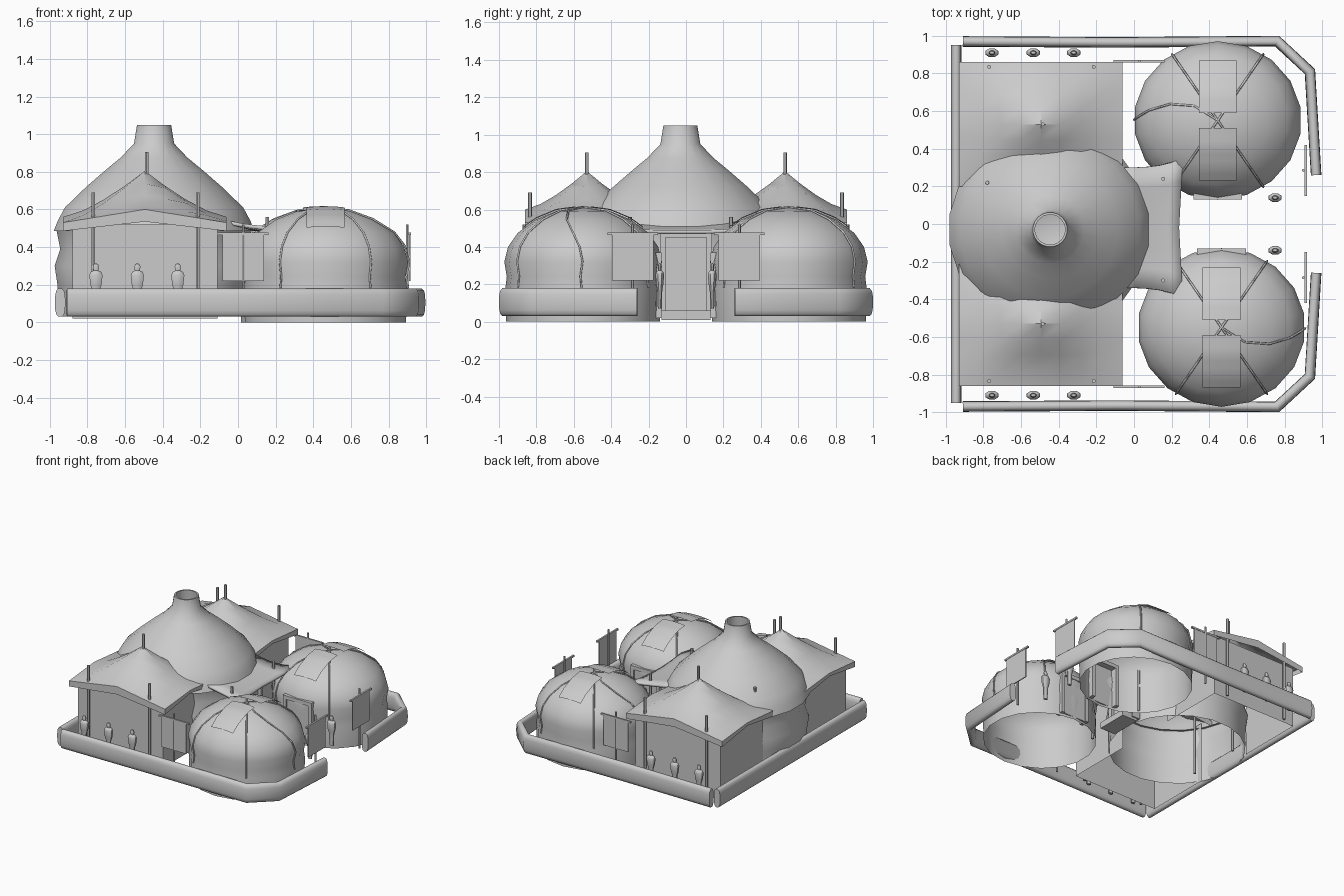
import bpy, bmesh, math
from mathutils import Vector

if "Cube" in bpy.data.objects:
    bpy.data.objects.remove(bpy.data.objects["Cube"])

clay = bpy.data.materials.new("plain_grey")
clay.use_nodes = True
clay.diffuse_color = (0.6, 0.6, 0.6, 1)
clay.node_tree.nodes["Principled BSDF"].inputs["Base Color"].default_value = (0.6, 0.6, 0.6, 1)


def finish(name, bm, smooth=None):
    bmesh.ops.recalc_face_normals(bm, faces=bm.faces)
    mesh = bpy.data.meshes.new(name)
    bm.to_mesh(mesh)
    bm.free()
    mesh.materials.append(clay)
    ob = bpy.data.objects.new(name, mesh)
    bpy.context.collection.objects.link(ob)
    if smooth:
        bpy.ops.object.select_all(action='DESELECT')
        ob.select_set(True)
        bpy.context.view_layer.objects.active = ob
        bpy.ops.object.shade_smooth_by_angle(angle=math.radians(smooth))
    return ob


def box(name, x0, x1, y0, y1, z0, z1, open_side=0):
    # open_side drops top, bottom and the side facing that y direction
    bm = bmesh.new()
    bmesh.ops.create_cube(bm, size=1)
    for v in bm.verts:
        v.co = ((x0 + x1) / 2 + v.co.x * (x1 - x0), (y0 + y1) / 2 + v.co.y * (y1 - y0),
                (z0 + z1) / 2 + v.co.z * (z1 - z0))
    if open_side:
        bm.normal_update()
        gone = [f for f in bm.faces if abs(f.normal.z) > 0.9 or f.normal.y * open_side > 0.9]
        bmesh.ops.delete(bm, geom=gone, context='FACES')
    return finish(name, bm)


def lathe(name, cx, cy, profile, sides=16, smooth=45, depth=1):
    # profile holds (radius, height) pairs
    bm = bmesh.new()
    rings = []
    for r, z in profile:
        rings.append([bm.verts.new((cx + r * math.cos(a), cy + depth * r * math.sin(a), z))
                      for a in (math.tau * (i + 0.5) / sides for i in range(sides))])
    for low, high in zip(rings, rings[1:]):
        for i in range(sides):
            j = (i + 1) % sides
            bm.faces.new((low[i], low[j], high[j], high[i]))
    bmesh.ops.remove_doubles(bm, verts=bm.verts, dist=0.0005)
    return finish(name, bm, smooth)


def pole(name, x, y, z0, z1, r=0.01):
    return lathe(name, x, y, [(0, z0), (r, z0), (r, z1), (0, z1)], 6)


def sweep(name, path, section):
    # section holds (sideways, height) pairs, mitred along a flat path
    pts = [Vector(p) for p in path]
    bm = bmesh.new()
    rings = []
    for i, p in enumerate(pts):
        a = (p - pts[i - 1]).normalized() if i else (pts[1] - p).normalized()
        b = (pts[i + 1] - p).normalized() if i < len(pts) - 1 else a
        t = (a + b).normalized()
        side = Vector((-t.y, t.x)) / max(t.dot(a), 0.3)
        rings.append([bm.verts.new((p.x + side.x * s, p.y + side.y * s, z)) for s, z in section])
    n = len(section)
    for p, q in zip(rings, rings[1:]):
        for k in range(n):
            bm.faces.new((p[k], p[(k + 1) % n], q[(k + 1) % n], q[k]))
    bm.faces.new(rings[0])
    bm.faces.new(rings[-1])
    return finish(name, bm, 60)


# Great hall: drum wall, bell-shaped roof with chimney
HX, HY = -0.446, -0.03
lathe("hall_wall", HX, HY, [(0.515, 0.03), (0.52, 0.2), (0.535, 0.3), (0.505, 0.39), (0.525, 0.49)], 20)
lathe("hall_roof", HX, HY, [(0.51, 0.49), (0.54, 0.485), (0.518, 0.54), (0.48, 0.61), (0.365, 0.72),
                            (0.26, 0.81), (0.18, 0.875), (0.108, 0.95), (0.092, 1.048), (0.08, 1.048),
                            (0.085, 0.95), (0, 0.93)], 20)

# Hall porch: door, frame, step, sagging canopy and posts
box("hall_door", 0.06, 0.105, -0.11, 0.11, 0.06, 0.45)
for s in (-1, 1):
    box("door_jamb", 0.06, 0.13, s * 0.125 - 0.015, s * 0.125 + 0.015, 0.03, 0.46)
    pole("porch_post", 0.155, HY + s * 0.27, 0.02, 0.56, 0.011)
box("door_lintel", 0.06, 0.13, -0.14, 0.14, 0.45, 0.475)
box("door_step", 0.08, 0.22, -0.13, 0.13, 0.01, 0.06)
bm = bmesh.new()
bmesh.ops.create_grid(bm, x_segments=5, y_segments=6, size=0.5)
for v in bm.verts:
    u, w = v.co.x + 0.5, v.co.y * 2
    flare = 0.32 + 0.05 * u ** 3
    v.co = (-0.05 + u * (0.29 + 0.02 * abs(w)), HY + 0.01 + w * flare,
            0.54 - 0.09 * u + 0.04 * u * u + 0.02 * u * w ** 4)
canopy = finish("porch_canopy", bm, 40)
solid = canopy.modifiers.new("thickness", 'SOLIDIFY')
solid.thickness = 0.02

# Domed huts, slightly flattened front to back
SQUASH = 0.945
HUT = [(0.435, 0.0), (0.44, 0.18), (0.432, 0.24), (0.446, 0.32), (0.425, 0.40), (0.37, 0.475),
       (0.27, 0.545), (0.15, 0.592), (0, 0.61)]


def hut_height(r):
    for (r0, z0), (r1, z1) in zip(HUT[3:], HUT[4:]):
        if r1 <= r <= r0:
            return z0 + (z1 - z0) * (r0 - r) / (r0 - r1)


def rope(name, cx, cy, angle, curl):
    curve = bpy.data.curves.new(name, 'CURVE')
    curve.dimensions = '3D'
    curve.bevel_depth = 0.006
    curve.bevel_resolution = 0
    line = curve.splines.new('POLY')
    line.points.add(len(HUT) - 2)
    for i, (r, z) in enumerate(HUT[1:]):
        a = math.radians(angle + curl * (1 - r / 0.45))
        line.points[i].co = (cx + r * math.cos(a), cy + SQUASH * r * math.sin(a), z + 0.003, 1)
    curve.materials.append(clay)
    bpy.context.collection.objects.link(bpy.data.objects.new(name, curve))


def hide_panel(name, cx, cy, d):
    bm = bmesh.new()
    bmesh.ops.create_grid(bm, x_segments=6, y_segments=8, size=0.5)
    for v in bm.verts:
        x, y = v.co.x * 0.2, d * (0.18 + v.co.y * 0.28)
        # the cloth is stiff across its width
        v.co = (cx + x, cy + y, hut_height(abs(y) / SQUASH) + 0.012 - 0.6 * x * x)
    finish(name, bm, 40)


for s in (-1, 1):
    cx, cy = (0.465, -0.55) if s < 0 else (0.445, 0.55)
    lathe("hut_dome", cx, cy, HUT, 18, depth=SQUASH)
    for ang in (57, 123, 237, 303):
        rope("hut_rope", cx, cy, ang, 0)
    rope("hut_curved_rope", cx, cy, 0 if s < 0 else 180, -50)
    for d in (-1, 1):
        hide_panel("hut_hide_panel", cx, cy, d)
    # entrance facing the middle lane
    for e in (-1, 1):
        ex = cx + e * 0.115
        box("hut_door_jamb", ex - 0.015, ex + 0.015, *sorted((s * 0.13, s * 0.2)), 0.02, 0.36)
    box("hut_door_lintel", cx - 0.13, cx + 0.13, *sorted((s * 0.13, s * 0.2)), 0.34, 0.37)
    box("hut_door", cx - 0.1, cx + 0.1, *sorted((s * 0.14, s * 0.15)), 0.02, 0.34)


# Square houses with peaked, sagging roofs
def house_roof(cx, cy, hx, hy):
    bm = bmesh.new()
    bmesh.ops.create_grid(bm, x_segments=8, y_segments=8, size=1)
    rim = [e for e in bm.edges if e.is_boundary]
    skirt = bmesh.ops.extrude_edge_only(bm, edges=rim)["geom"]
    low = {v for v in skirt if isinstance(v, bmesh.types.BMVert)}
    for v in bm.verts:
        u, w = abs(v.co.x), abs(v.co.y)
        t = max(u, w)
        m = min(u, w) / t if t else 0
        eave = 0.53 + (0.07 if w > u else 0.03) * (1 - m)
        z = 0.485 + 0.05 * (1 - m) if v in low else eave + (0.805 - eave) * (1 - t) ** 1.4
        v.co = (cx + v.co.x * hx, cy + v.co.y * hy, z)
    finish("house_roof", bm, 40)


for s in (-1, 1):
    box("house_walls", -0.88, -0.11, *sorted((s * 0.26, s * 0.81)), 0.02, 0.52, open_side=-s)
    house_roof(-0.495, s * 0.53, 0.435, 0.33)
    pole("roof_finial", -0.485, s * 0.53, 0.7, 0.905)
    for x, y in ((-0.77, 0.835), (-0.215, 0.835), (-0.78, 0.22)):
        pole("corner_pole", x, s * y, 0.03, 0.69, 0.011)

# Rampart: rounded bank on three sides, open at the gate
BANK = []
for k in range(14):
    c, n = math.cos(math.tau * k / 14), math.sin(math.tau * k / 14)
    BANK.append((math.copysign(0.028 * abs(c) ** 0.7, c), 0.105 + math.copysign(0.076 * abs(n) ** 0.7, n)))
for s in (-1, 1):
    sweep("rampart_side", [(-0.91, s * 0.97), (-0.1, s * 0.965), (0.76, s * 0.972), (0.935, s * 0.81),
                           (0.968, s * 0.26)], BANK)
sweep("rampart_end", [(-0.945, -0.95), (-0.945, 0.95)], BANK)


# Banners on crossbars
def banner(x, y, along_x):
    w, t = 0.11, 0.004
    dx, dy = (w, t) if along_x else (t, w)
    bx, by = (0.135, 0.007) if along_x else (0.007, 0.135)
    box("banner_cloth", x - dx, x + dx, y - dy, y + dy, 0.22, 0.465)
    box("banner_bar", x - bx, x + bx, y - by, y + by, 0.463, 0.477)
    pole("banner_pole", x - (0 if along_x else 0.012), y, 0.03, 0.52, 0.008)


for s in (-1, 1):
    banner(0.027, s * 0.865, True)
    banner(0.912, s * 0.285, False)

# Guards
GUARD = [(0, 0.07), (0.018, 0.07), (0.022, 0.17), (0.032, 0.2), (0.038, 0.25), (0.03, 0.268),
         (0.014, 0.275), (0.018, 0.295), (0.012, 0.31), (0, 0.313)]
for s in (-1, 1):
    for x, y in ((-0.755, 0.91), (-0.535, 0.91), (-0.32, 0.91), (0.75, 0.14)):
        lathe("guard", x, s * y, GUARD, 8, 50, 0.65)
